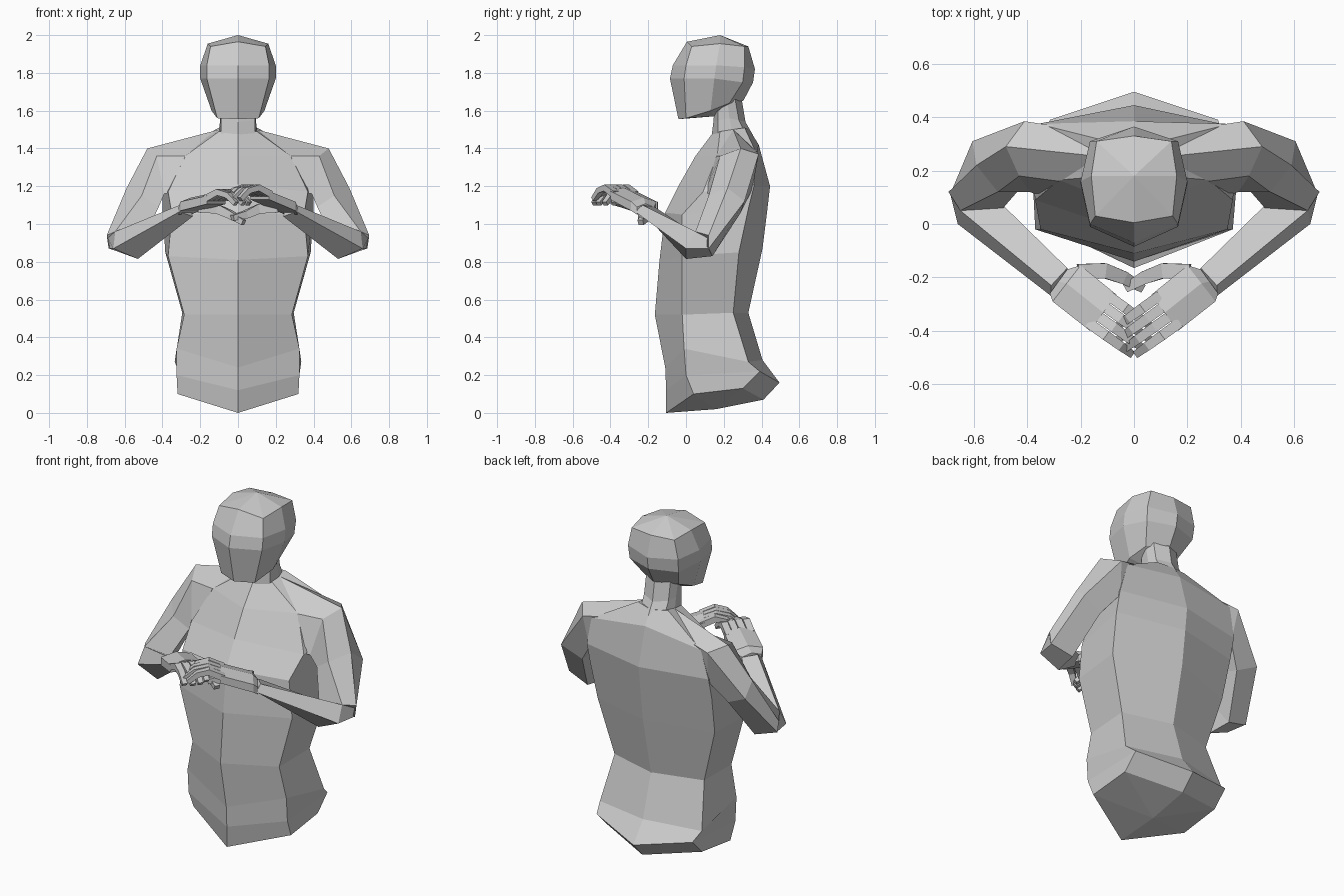
import bpy
import bmesh
from mathutils import Vector

if "Cube" in bpy.data.objects:
    bpy.data.objects.remove(bpy.data.objects["Cube"], do_unlink=True)

# One plain grey for the whole figure
GREY = (0.6, 0.6, 0.6, 1.0)
material = bpy.data.materials.new("plain grey")
material.use_nodes = True
material.diffuse_color = GREY
material.node_tree.nodes["Principled BSDF"].inputs["Base Color"].default_value = GREY


def cap(bm, ring, centre):
    """Close a ring with one face, or with a fan around a centre point."""
    if centre is None:
        bm.faces.new(ring)
        return
    middle = bm.verts.new(centre)
    for index, vert in enumerate(ring):
        bm.faces.new((vert, ring[(index + 1) % len(ring)], middle))


def loft(name, parts, side=1):
    """Skin one or more stacks of rings; side=-1 mirrors the result in x."""
    bm = bmesh.new()
    for rings, start, end in parts:
        loops = [[bm.verts.new(point) for point in ring] for ring in rings]
        for lower, upper in zip(loops, loops[1:]):
            count = len(lower)
            for index in range(count):
                after = (index + 1) % count
                bm.faces.new((lower[index], lower[after], upper[after], upper[index]))
        cap(bm, loops[0], start)
        cap(bm, loops[-1], end)
    for vert in bm.verts:
        vert.co.x *= side
    bmesh.ops.recalc_face_normals(bm, faces=bm.faces)
    mesh = bpy.data.meshes.new(name)
    bm.to_mesh(mesh)
    bm.free()
    mesh.materials.append(material)
    obj = bpy.data.objects.new(name, mesh)
    bpy.context.collection.objects.link(obj)
    return obj


def symmetric(front, flank, back):
    """Full ring from the front centre, the points down one flank and the back centre."""
    mirrored = [(-x, y, z) for x, y, z in reversed(flank)]
    return [(0, *front), *flank, (0, *back), *mirrored]


def tube(path, sizes):
    """Square-section rings along a path, as (half width, half height)."""
    points = [Vector(point) for point in path]
    rings = []
    for index, point in enumerate(points):
        ahead = points[min(index + 1, len(points) - 1)]
        behind = points[max(index - 1, 0)]
        along = (ahead - behind).normalized()
        across = along.cross(Vector((0, 0, 1))).normalized()
        rise = across.cross(along)
        wide, high = sizes[index]
        rings.append([point + across * a * wide + rise * b * high
                      for a, b in ((1, 1), (1, -1), (-1, -1), (-1, 1))])
    return rings, None, None


# Torso, from the hips to the base of the neck
torso = [
    symmetric((-.105, 0), [(.32, .04, .1), (.315, .3, .13)], (.41, .07)),
    symmetric((-.105, .12), [(.325, 0, .2), (.315, .39, .22)], (.495, .16)),
    symmetric((-.11, .24), [(.325, -.01, .34), (.335, .33, .27)], (.405, .28)),
    symmetric((-.165, .52), [(.285, -.02, .52), (.295, .25, .53)], (.33, .53)),
    symmetric((-.14, .81), [(.37, -.02, .83), (.385, .28, .85)], (.405, .87)),
    symmetric((-.11, 1.06), [(.35, -.02, 1.05), (.4, .33, 1.08)], (.43, 1.07)),
    symmetric((-.035, 1.21), [(.37, .09, 1.17), (.4, .36, 1.2)], (.445, 1.2)),
    symmetric((.05, 1.36), [(.28, .165, 1.36), (.36, .375, 1.37)], (.385, 1.42)),
    symmetric((.14, 1.48), [(.1, .18, 1.49), (.1, .31, 1.51)], (.335, 1.5)),
]
loft("torso", [(torso, (0, .16, .02), None)])

# Neck
neck = [
    symmetric((.135, 1.46), [(.09, .17, 1.46), (.1, .25, 1.47), (.08, .32, 1.47)], (.355, 1.47)),
    symmetric((.145, 1.54), [(.09, .17, 1.55), (.095, .23, 1.56), (.08, .28, 1.55)], (.315, 1.54)),
    symmetric((.15, 1.6), [(.09, .17, 1.6), (.1, .22, 1.64), (.08, .26, 1.66)], (.295, 1.66)),
]
loft("neck", [(neck, None, None)])

# Head with a faceted skull and a plain tapering face
head = [
    symmetric((-.04, 1.555), [(.11, 0, 1.56), (.14, .13, 1.6), (.11, .23, 1.64)], (.305, 1.655)),
    symmetric((-.085, 1.77), [(.165, -.01, 1.77), (.2, .15, 1.77), (.16, .3, 1.75)], (.355, 1.75)),
    symmetric((-.07, 1.84), [(.165, 0, 1.84), (.2, .16, 1.84), (.165, .31, 1.83)], (.365, 1.82)),
    symmetric((.005, 1.965), [(.145, .03, 1.94), (.16, .18, 1.955), (.14, .31, 1.94)], (.33, 1.94)),
]
loft("head", [(head, (0, .15, 1.57), (0, .18, 2))])

# Upper arm rings: top, back, under back, under front, front
upper_arm = [
    [(.1, .25, 1.5), (.25, .36, 1.4), (.32, .34, 1.2), (.34, .1, 1.17), (.28, .16, 1.36)],
    [(.48, .29, 1.4), (.41, .385, 1.37), (.39, .35, 1.18), (.39, .12, 1.16), (.43, .18, 1.36)],
    [(.59, .22, 1.19), (.605, .31, 1.12), (.48, .29, 1.06), (.42, .14, 1.09), (.51, .12, 1.15)],
    [(.695, .12, .94), (.685, .12, .87), (.55, .14, .83), (.49, .06, .94), (.65, .05, .96)],
]

# Forearm rings: top outer, bottom outer, bottom inner, top inner
forearm = [
    [(.69, .12, .93), (.68, .12, .87), (.55, .14, .83), (.53, .12, .9)],
    [(.65, .05, .96), (.66, 0, .87), (.53, 0, .815), (.48, .06, .94)],
    [(.31, -.23, 1.1), (.31, -.27, 1.065), (.24, -.21, 1.04), (.25, -.165, 1.09)],
]


def palm_ring(inner, outer, height, thick):
    """Five-sided palm section with a raised back of the hand."""
    a, b = Vector((*inner, height)), Vector((*outer, height))
    up = Vector((0, 0, thick / 2))
    return [a + up * .6, (a + b) / 2 + up * 1.3, b + up * .6, b - up, a - up]


def hand_parts(lift):
    """Palm, four bent fingers and a thumb; lift keeps the crossed hands apart."""
    inner, outer = Vector((.065, -.265)), Vector((.165, -.4))
    palm = [
        palm_ring((.25, -.17), (.315, -.26), 1.075, .05),
        palm_ring((.2, -.155), (.305, -.29), 1.1, .06),
        palm_ring(inner, outer, 1.145 + lift, .055),
    ]
    parts = [(palm, None, None)]
    for index, reach in enumerate((.95, 1.08, 1.08, .98)):
        base = inner.lerp(outer, (index + .5) / 4)
        path = []
        for step, height in ((-.1, 1.145), (.35, 1.18), (.7, 1.165), (1, 1.12)):
            spot = base + Vector((-.145, -.105)) * reach * step
            path.append((*spot, height + lift))
        parts.append(tube(path, [(.019, .018), (.019, .017), (.017, .015), (.014, .012)]))
    thumb = [(.21, -.18, 1.09), (.11, -.175, 1.08), (.04, -.2, 1.05), (-.03, -.24, 1.02 + lift)]
    parts.append(tube(thumb, [(.03, .03), (.028, .025), (.024, .02), (.016, .014)]))
    return parts


# Both arms, with one hand resting over the other
for label, side, lift in (("left", 1, .012), ("right", -1, -.012)):
    loft(label + "_upper_arm", [(upper_arm, None, None)], side)
    loft(label + "_forearm", [(forearm, None, None)], side)
    loft(label + "_hand", hand_parts(lift), side)
